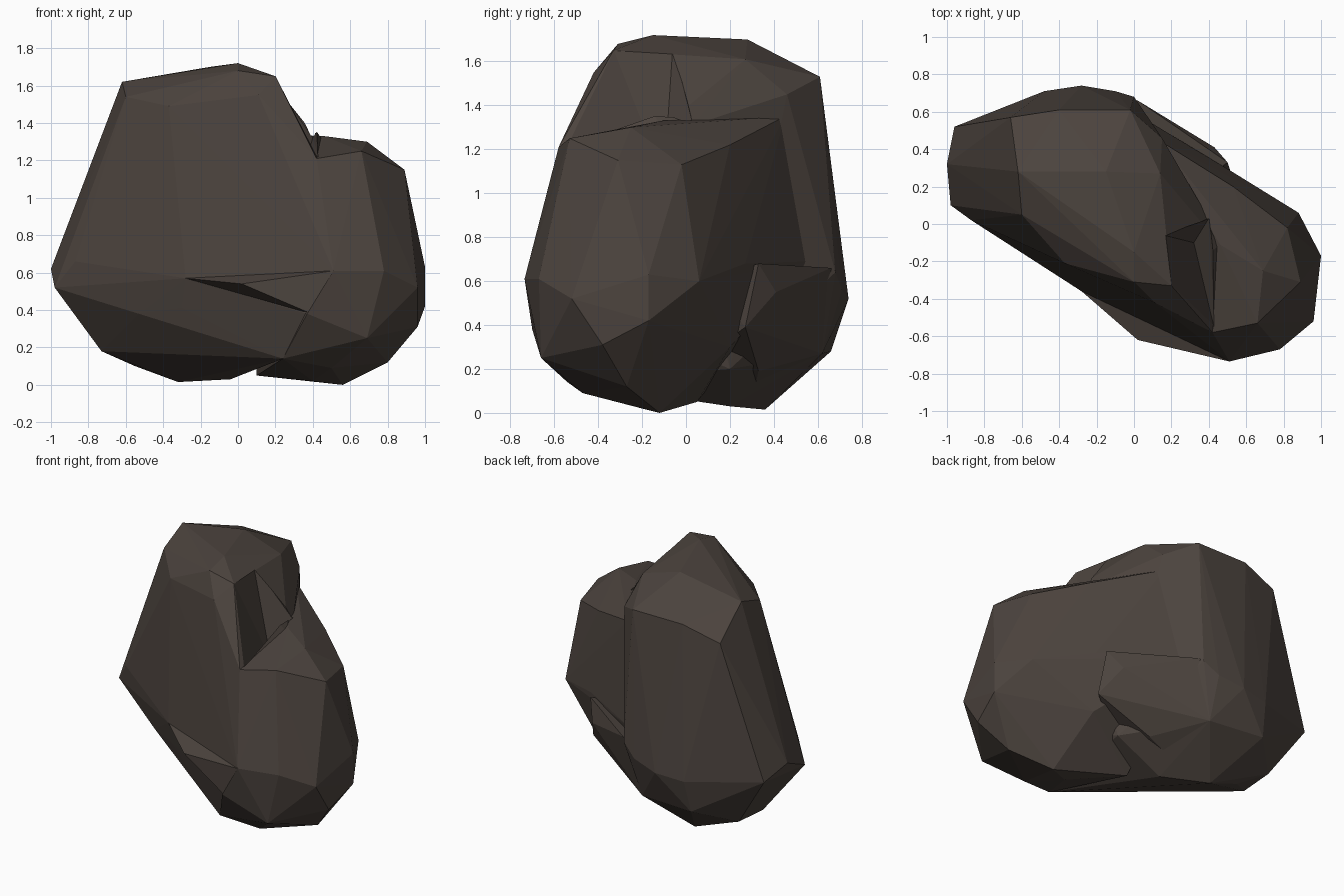
import bpy, bmesh

stone = bpy.data.materials.new("dark brown stone")
stone.diffuse_color = (0.072, 0.057, 0.048, 1)


def faceted_lump(name, points):
    """Flat-faced convex chunk of stone wrapped around a few corner points."""
    bm = bmesh.new()
    for p in points:
        bm.verts.new(p)
    res = bmesh.ops.convex_hull(bm, input=bm.verts[:])
    junk = [g for g in res["geom_interior"] if isinstance(g, bmesh.types.BMVert)]
    bmesh.ops.delete(bm, geom=junk, context='VERTS')
    bmesh.ops.recalc_face_normals(bm, faces=bm.faces[:])
    me = bpy.data.meshes.new(name)
    bm.to_mesh(me)
    bm.free()
    me.materials.append(stone)
    ob = bpy.data.objects.new(name, me)
    bpy.context.collection.objects.link(ob)
    return ob


# Tall main mass
boulder = faceted_lump("boulder", [
    # crown
    (-0.62, 0.28, 1.62), (-0.60, 0.05, 1.54), (-0.17, -0.12, 1.66), (0, -0.15, 1.72),
    (0, -0.31, 1.68), (0.2, -0.33, 1.65), (-0.15, 0.28, 1.70), (0.14, 0.27, 1.61),
    (-0.4, 0.61, 1.53), (-0.02, 0.61, 1.53), (-0.66, 0.57, 1.45), (0.15, 0.46, 1.45),
    (0.11, -0.42, 1.55), (-0.37, -0.21, 1.49),
    # shoulder under the step
    (0.42, -0.58, 1.21), (0.46, -0.11, 1.30), (0.40, 0.03, 1.31),
    # left end
    (-1, 0.32, 0.62), (-0.96, 0.52, 0.55), (-0.98, 0.10, 0.52), (-0.87, 0.02, 0.66),
    # back
    (-0.48, 0.71, 0.5), (-0.28, 0.74, 0.52), (-0.1, 0.71, 0.56), (0, 0.68, 0.64),
    (-0.5, 0.66, 0.28), (-0.1, 0.62, 0.27),
    # front
    (0.51, -0.735, 0.61), (0.37, -0.69, 0.38), (-0.28, -0.36, 0.57),
    (-0.30, -0.30, 0.41), (-0.53, -0.15, 0.38), (-0.75, 0.02, 0.41),
    # underside
    (-0.73, 0.2, 0.18), (-0.72, 0.45, 0.19), (-0.55, 0.35, 0.10), (-0.32, 0.36, 0.015),
    (-0.04, 0.2, 0.03), (-0.33, -0.1, 0.22), (-0.1, -0.34, 0.25), (-0.05, -0.18, 0.13),
    (0.24, -0.54, 0.14), (0.3, 0.2, 0.2)])

# Lower right-hand lobe
lobe = faceted_lump("lobe", [
    (0.42, -0.58, 1.21), (0.66, -0.53, 1.25), (0.89, -0.31, 1.15), (0.69, -0.25, 1.30),
    (0.46, -0.11, 1.33), (0.40, 0.03, 1.31), (0.53, 0.2, 1.22), (0.82, -0.02, 1.13),
    (0.51, -0.735, 0.61), (0.78, -0.67, 0.61), (0.96, -0.52, 0.52), (1, -0.17, 0.63),
    (1, -0.17, 0.42), (0.88, 0.06, 0.6), (0.54, 0.27, 0.68), (0.37, -0.70, 0.38),
    (0.69, -0.66, 0.25), (0.96, -0.38, 0.31), (0.80, -0.27, 0.12), (0.5, -0.47, 0.09),
    (0.24, -0.54, 0.14), (0.56, -0.12, 0), (0.4, -0.2, 0.02), (0.1, 0.05, 0.05),
    (0.5, 0.2, 0.3), (0.1, 0.1, 1.1), (0.1, -0.2, 0.6),
    # broad back slope running behind the main mass
    (0.06, 0.56, 0.69), (0.13, 0.45, 1.35)])

# Overhanging lip on the front
lip = faceted_lump("lip", [
    (-0.28, -0.36, 0.57), (0.02, -0.62, 0.54), (0.51, -0.735, 0.61), (0.37, -0.70, 0.39),
    (0.13, -0.45, 0.41), (0, -0.2, 0.6), (0.3, -0.4, 0.6)])

# Low bulge on the back
bulge = faceted_lump("bulge", [
    (0.43, 0.41, 0.55), (0.5, 0.33, 0.68), (0.02, 0.66, 0.66), (0.52, 0.27, 0.39),
    (0.15, 0.33, 0.19), (-0.1, 0.62, 0.27), (-0.28, 0.735, 0.52), (-0.2, 0.3, 0.05),
    (0.1, 0, 0.2), (0.2, 0.1, 0.6)])

# Crevice between crown and lobe
crevice = faceted_lump("crevice", [
    (0.16, -0.06, 1.67), (0.40, 0.03, 1.32), (0.32, -0.1, 1.07), (0.2, -0.33, 1.655),
    (0.43, -0.56, 1.22), (0.5, -0.05, 1.75), (0.4, -0.4, 1.75)])

# Fuse everything into one rock, then cut the crevice
for part, op in ((lobe, 'UNION'), (lip, 'UNION'), (bulge, 'UNION'), (crevice, 'DIFFERENCE')):
    mod = boulder.modifiers.new("fuse", 'BOOLEAN')
    mod.operation = op
    mod.solver = 'EXACT'
    mod.object = part
    bpy.context.view_layer.objects.active = boulder
    bpy.ops.object.modifier_apply(modifier=mod.name)
    bpy.data.objects.remove(part)
